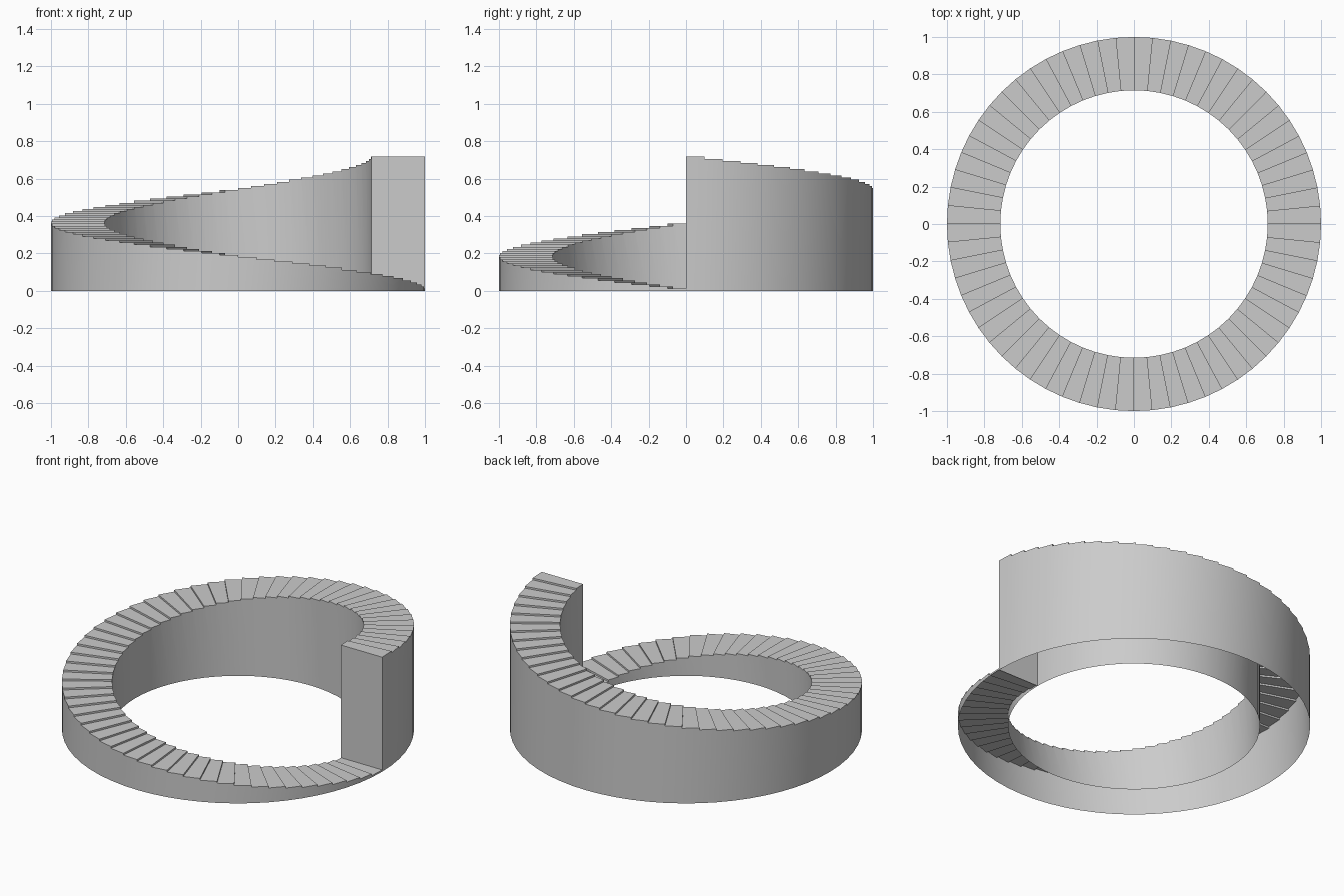
import bpy, bmesh
from math import cos, sin, tau, radians

if "Cube" in bpy.data.objects:
    bpy.data.objects.remove(bpy.data.objects["Cube"])

STEPS = 64
R_OUT, R_IN = 1.0, 0.715
HEIGHT = 0.717
RISE = HEIGHT / STEPS

bm = bmesh.new()
cache = {}


def vert(r, k, level):
    """Shared vertex on radius r, at step boundary k and riser level."""
    key = (r, k % STEPS, level)
    if key not in cache:
        a = -tau * (k % STEPS) / STEPS
        cache[key] = bm.verts.new((r * cos(a), r * sin(a), level * RISE))
    return cache[key]


def face(*points):
    return bm.faces.new([vert(*p) for p in points])


for k in range(STEPS):
    n = k + 1
    # curved inner and outer walls (open underneath)
    for r in (R_OUT, R_IN):
        pts = [(r, k, 0), (r, n, 0)]
        if n == STEPS:
            pts.append((r, n, 1))
        pts += [(r, n, n), (r, k, n)]
        if k > 0:
            pts.append((r, k, k))
        face(*(pts if r == R_IN else pts[::-1]))
    # tread
    face((R_IN, k, n), (R_IN, n, n), (R_OUT, n, n), (R_OUT, k, n))
    # riser
    if k > 0:
        face((R_IN, k, k), (R_IN, k, n), (R_OUT, k, n), (R_OUT, k, k))

# tall end wall, split at the first tread
face((R_IN, 0, 0), (R_OUT, 0, 0), (R_OUT, 0, 1), (R_IN, 0, 1))
face((R_IN, 0, 1), (R_OUT, 0, 1), (R_OUT, 0, STEPS), (R_IN, 0, STEPS))

bmesh.ops.recalc_face_normals(bm, faces=bm.faces[:])
# treads must point up
if sum(f.normal.z for f in bm.faces) < 0:
    bmesh.ops.reverse_faces(bm, faces=bm.faces[:])

mesh = bpy.data.meshes.new("spiral_stairs")
bm.to_mesh(mesh)
bm.free()
stairs = bpy.data.objects.new("spiral_stairs", mesh)
bpy.context.collection.objects.link(stairs)
bpy.context.view_layer.objects.active = stairs
stairs.select_set(True)
bpy.ops.object.shade_smooth_by_angle(angle=radians(30))
